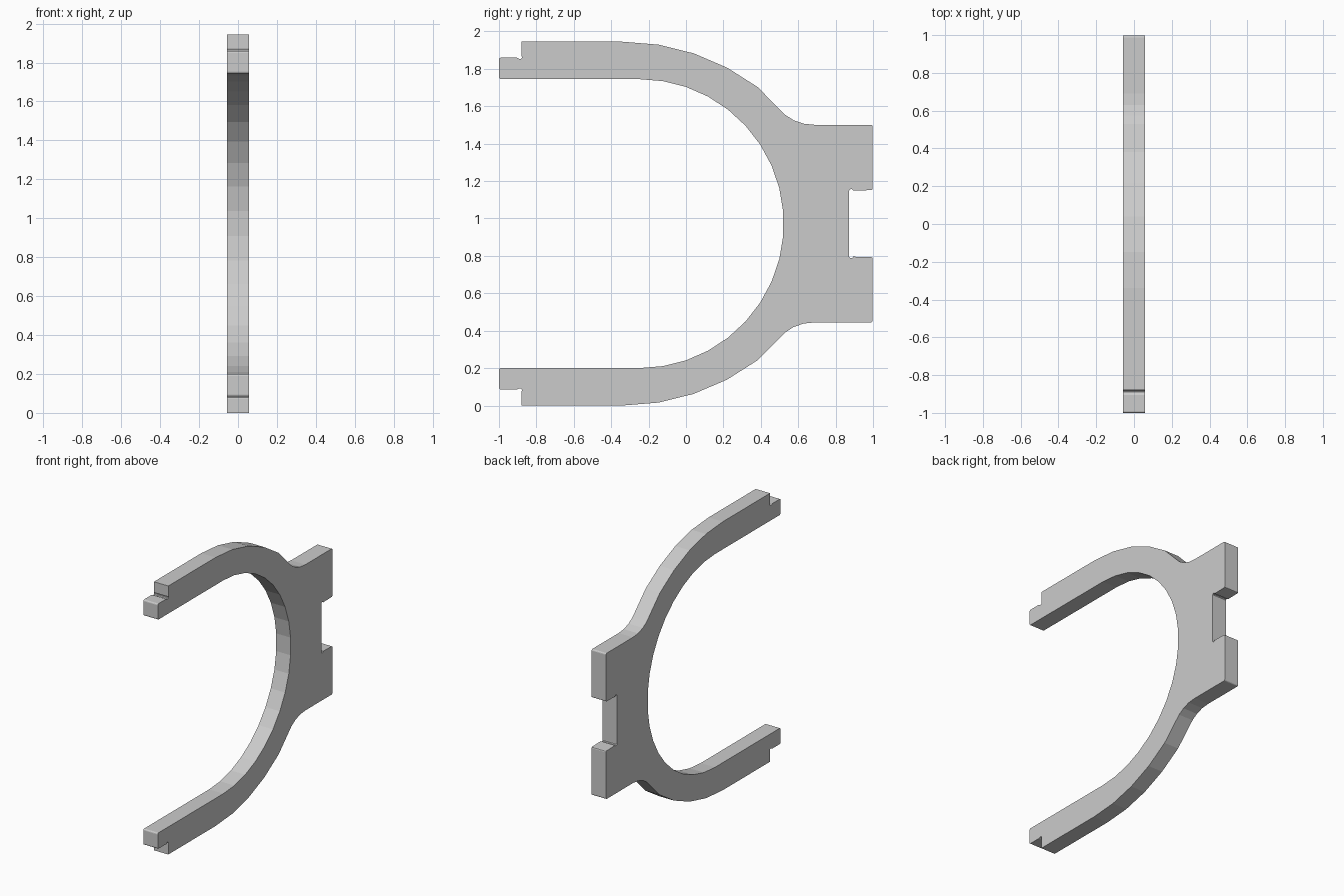
import bpy, bmesh
from math import sin, cos, radians, pi

if "Cube" in bpy.data.objects:
    bpy.data.objects.remove(bpy.data.objects["Cube"])

ZC = 0.9725      # mirror height
HALF = 0.0575    # half thickness


def arc(cy, cz, r, a0, a1, n):
    """Points along an arc in the YZ plane, angles in degrees from +y."""
    return [(cy + r * cos(radians(a0 + (a1 - a0) * i / n)),
             cz + r * sin(radians(a0 + (a1 - a0) * i / n))) for i in range(n + 1)]


# Upper half of the outline, heights measured from the mirror line
half = []
# back notch with a small corner relief
half += arc(0.883, 0.174, 0.011, 195, 15, 5)
# mounting plate with rounded corners
half += arc(0.99, 0.187, 0.008, 270, 360, 2)
half += arc(0.988, 0.518, 0.01, 0, 90, 3)
# fillet from plate into the outer curve
half += [(0.69, 0.528), (0.63, 0.534), (0.575, 0.553), (0.53, 0.582)]
# outer curve
half += arc(-0.34, -0.2275, 1.2, 53, 90, 4)
# stepped arm tip with corner relief
half += [(-0.88, 0.9725)]
half += arc(-0.888, 0.891, 0.011, 45, -135, 5)
half += [(-0.905, 0.8875)]
half += arc(-0.99, 0.8775, 0.01, 90, 180, 3)
half += arc(-0.99, 0.7825, 0.01, 180, 270, 3)
# inner curve: 19 facets over the full half circle
step = 180 / 19
half += arc(-0.25, 0.7725 - 0.7725, 0.7725, 90, step / 2, 9)

# The outline runs notch -> tip -> bore, so the lower half is walked backwards
outline = half + [(y, -z) for y, z in reversed(half)]

bm = bmesh.new()
face = bm.faces.new([bm.verts.new((-HALF, y, z + ZC)) for y, z in outline])
ext = bmesh.ops.extrude_face_region(bm, geom=[face])
bmesh.ops.translate(bm, vec=(2 * HALF, 0, 0),
                    verts=[v for v in ext["geom"] if isinstance(v, bmesh.types.BMVert)])
bmesh.ops.recalc_face_normals(bm, faces=bm.faces)
mesh = bpy.data.meshes.new("fork_bracket")
bm.to_mesh(mesh)
bm.free()
bpy.context.collection.objects.link(bpy.data.objects.new("fork_bracket", mesh))
